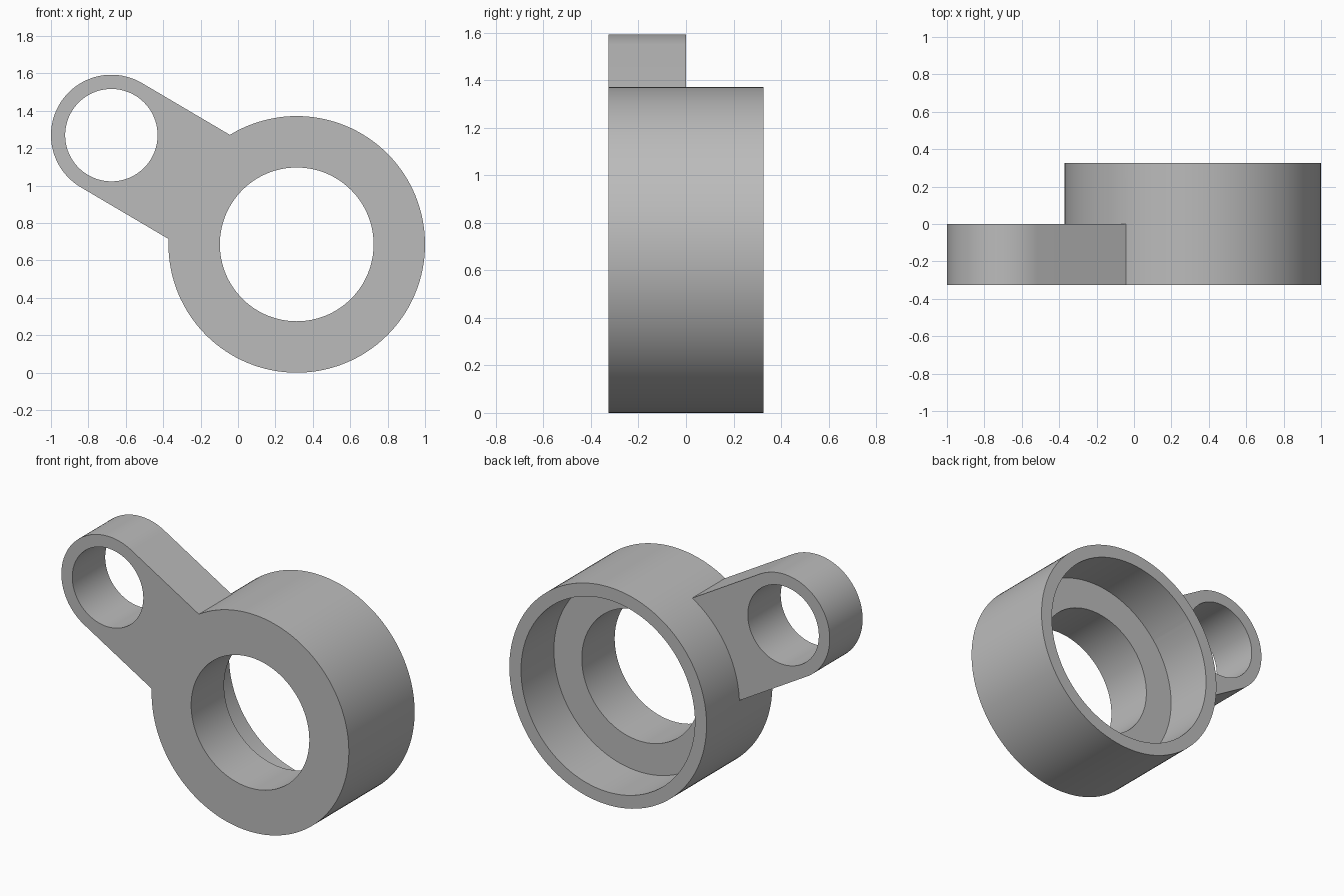
import bpy, bmesh, math
from mathutils import Vector

cube = bpy.data.objects.get("Cube")
if cube:
    bpy.data.objects.remove(cube, do_unlink=True)

HALF = 0.327                       # half of the ring depth
RING = Vector((0.314, 0.686))      # ring centre in x, z
EYE = Vector((-0.677, 1.27))       # small eye centre in x, z
RING_R, SEAT_R, BORE_R = 0.686, 0.605, 0.411
EYE_R, EYE_BORE_R = 0.323, 0.247

grey = bpy.data.materials.new("plain grey")
grey.use_nodes = True
colour = (0.5, 0.5, 0.5, 1)
grey.diffuse_color = colour
grey.node_tree.nodes["Principled BSDF"].inputs["Base Color"].default_value = colour


def arc(centre, radius, start=0.0, sweep=math.tau, steps=128):
    count = steps if sweep >= math.tau else steps + 1
    angles = [start + sweep * i / steps for i in range(count)]
    return [centre + radius * Vector((math.cos(a), math.sin(a))) for a in angles]


def prism(name, outline, y0, y1):
    """Extrude an x-z outline from y0 to y1."""
    bm = bmesh.new()
    face = bm.faces.new([bm.verts.new((p.x, y0, p.y)) for p in outline])
    grown = bmesh.ops.extrude_face_region(bm, geom=[face])["geom"]
    moved = [v for v in grown if isinstance(v, bmesh.types.BMVert)]
    bmesh.ops.translate(bm, verts=moved, vec=(0, y1 - y0, 0))
    bmesh.ops.recalc_face_normals(bm, faces=bm.faces)
    mesh = bpy.data.meshes.new(name)
    bm.to_mesh(mesh)
    bm.free()
    mesh.materials.append(grey)
    obj = bpy.data.objects.new(name, mesh)
    bpy.context.collection.objects.link(obj)
    return obj


def combine(target, tool, operation):
    mod = target.modifiers.new(operation.lower(), "BOOLEAN")
    mod.operation, mod.object, mod.solver = operation, tool, "EXACT"
    bpy.ops.object.modifier_apply(modifier=mod.name)
    bpy.data.objects.remove(tool, do_unlink=True)


# Thick ring body
body = prism("ring_with_lever", arc(RING, RING_R), -HALF, HALF)
bpy.ops.object.select_all(action="DESELECT")
body.select_set(True)
bpy.context.view_layer.objects.active = body

# Half-depth lever with a round end, running into the ring wall
along = (RING - EYE).normalized()
side = Vector((-along.y, along.x))
root = RING - along * 0.5
outline = arc(EYE, EYE_R, math.atan2(side.y, side.x), math.pi, 64)
outline += [root - side * EYE_R, root + side * EYE_R]
combine(body, prism("lever", outline, -HALF, 0), "UNION")

# Through bore, wide seat from the back, and lever eye
combine(body, prism("bore_cutter", arc(RING, BORE_R), -1, 1), "DIFFERENCE")
combine(body, prism("seat_cutter", arc(RING, SEAT_R), 0, 1), "DIFFERENCE")
combine(body, prism("eye_cutter", arc(EYE, EYE_BORE_R), -1, 1), "DIFFERENCE")

bpy.ops.object.shade_smooth_by_angle(angle=math.radians(25))
